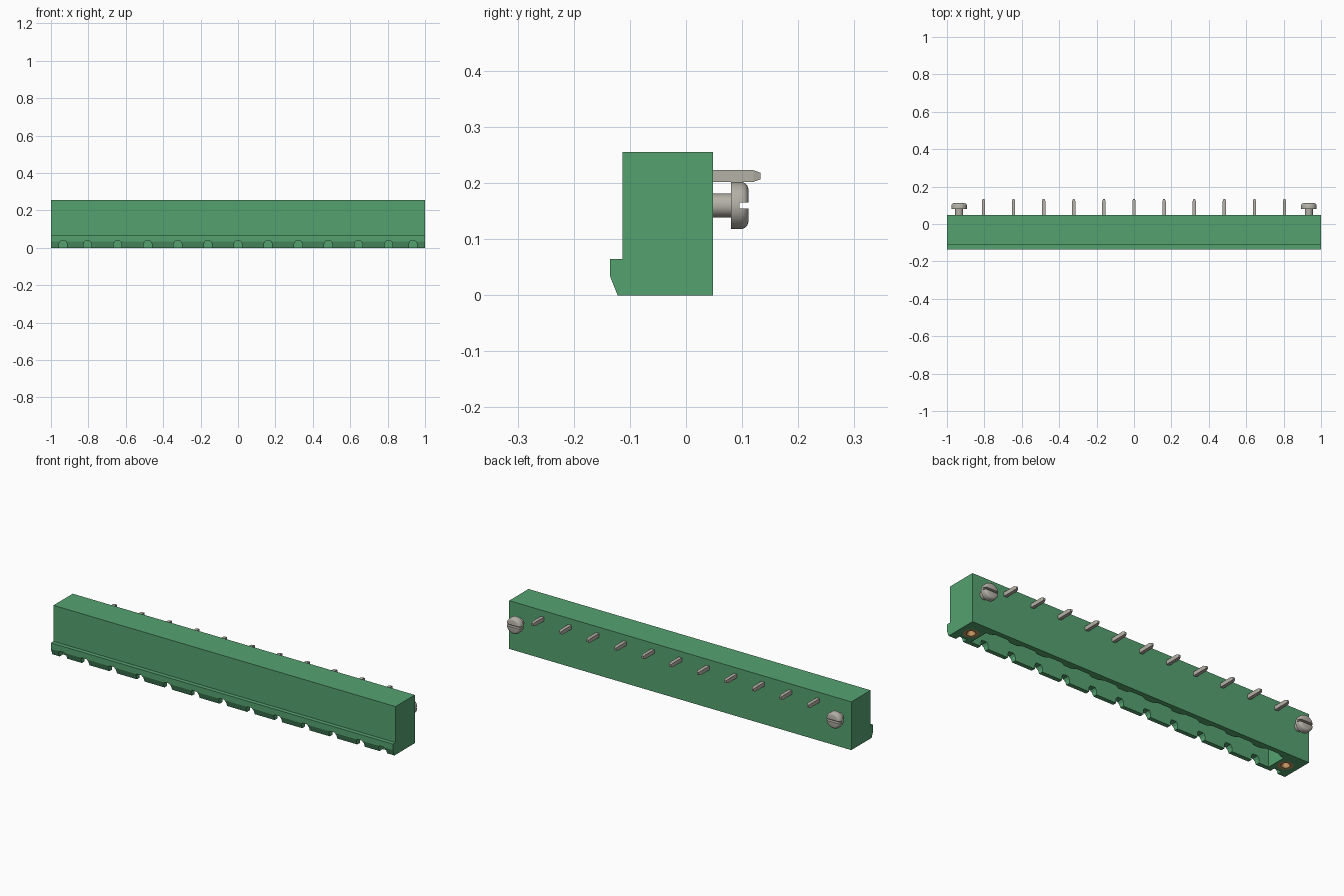
import bpy
import math
from mathutils import Matrix

if "Cube" in bpy.data.objects:
    bpy.data.objects.remove(bpy.data.objects["Cube"])


def material(name, rgb, rough=0.6):
    m = bpy.data.materials.new(name)
    m.use_nodes = True
    m.diffuse_color = (*rgb, 1)
    node = m.node_tree.nodes["Principled BSDF"]
    node.inputs["Base Color"].default_value = (*rgb, 1)
    node.inputs["Roughness"].default_value = rough
    return m


GREEN = material("green plastic", (0.09, 0.36, 0.16))
METAL = material("tin metal", (0.46, 0.44, 0.39))
BRASS = material("brass", (0.55, 0.31, 0.12))

PITCH = 0.161
PINS = [PITCH * i for i in range(-5, 6)]
SCREWS = [-0.935, 0.935]
BACK = 0.048


def add_object(name, verts, faces, mat):
    mesh = bpy.data.meshes.new(name)
    mesh.from_pydata(verts, [], faces)
    mesh.materials.append(mat)
    obj = bpy.data.objects.new(name, mesh)
    bpy.context.collection.objects.link(obj)
    return obj


def prism(name, profile, low, high, axis, mat):
    """Extrude a 2D profile along an axis: x takes (y, z), y takes (x, z), z takes (x, y)."""
    n = len(profile)
    def place(p, t):
        v = list(p)
        v.insert("xyz".index(axis), t)
        return v
    verts = [place(p, t) for t in (low, high) for p in profile]
    faces = [list(range(n))[::-1], list(range(n, 2 * n))]
    faces += [(i, (i + 1) % n, n + (i + 1) % n, n + i) for i in range(n)]
    obj = add_object(name, verts, faces, mat)
    recalc(obj)
    return obj


def recalc(obj):
    import bmesh
    bm = bmesh.new()
    bm.from_mesh(obj.data)
    bmesh.ops.recalc_face_normals(bm, faces=bm.faces)
    bm.to_mesh(obj.data)
    bm.free()


def lathe(name, profile, mat, closed=False, sides=32):
    """Spin (radius, height) points round z; open profiles get end caps."""
    n = len(profile)
    verts = [(r * math.cos(a), r * math.sin(a), z)
             for a in (2 * math.pi * s / sides for s in range(sides))
             for r, z in profile]
    faces = []
    for s in range(sides):
        a, b = s * n, (s + 1) % sides * n
        for i in range(n if closed else n - 1):
            j = (i + 1) % n
            faces.append((a + i, b + i, b + j, a + j))
    if not closed:
        faces.append([s * n for s in range(sides)])
        faces.append([s * n + n - 1 for s in range(sides)])
    obj = add_object(name, verts, faces, mat)
    recalc(obj)
    return obj


def activate(obj):
    bpy.ops.object.select_all(action="DESELECT")
    obj.select_set(True)
    bpy.context.view_layer.objects.active = obj


def cut(obj, cutter):
    cutter.hide_render = True
    mod = obj.modifiers.new("cut", "BOOLEAN")
    mod.operation = "DIFFERENCE"
    mod.solver = "EXACT"
    mod.object = cutter
    activate(obj)
    bpy.ops.object.modifier_apply(modifier=mod.name)
    bpy.data.objects.remove(cutter)


def smooth(obj):
    activate(obj)
    bpy.ops.object.shade_smooth_by_angle(angle=math.radians(30))


# Housing with the latching lip along its lower front edge
housing = prism("housing", [(BACK, 0), (BACK, 0.255), (-0.113, 0.255), (-0.113, 0.065),
                            (-0.135, 0.065), (-0.135, 0.033), (-0.122, 0)],
                -1, 1, "x", GREEN)

# Socket open at the bottom, its back wall scalloped at each contact
outline = [(-0.885, -0.1), (0.885, -0.1), (0.885, 0.008)]
for x in reversed(PINS):
    outline += [(x + dx, y) for dx, y in
                ((0.06, 0.008), (0.035, 0.022), (-0.035, 0.022), (-0.06, 0.008))]
outline.append((-0.885, 0.008))
cut(housing, prism("socket_cutter", outline, -0.05, 0.19, "z", GREEN))

# Coding notches in the lip
for x in PINS + SCREWS:
    notch = [(x - 0.022, -0.02), (x - 0.022, 0.022), (x - 0.014, 0.035),
             (x + 0.014, 0.035), (x + 0.022, 0.022), (x + 0.022, -0.02)]
    cut(housing, prism("notch_cutter", notch, -0.2, -0.095, "y", GREEN))

# Holes for the threaded inserts
for x in SCREWS:
    hole = lathe("hole_cutter", [(0.037, -0.02), (0.037, 0.1)], GREEN)
    hole.data.transform(Matrix.Translation((x, -0.04, 0)))
    cut(housing, hole)

# Contacts: tapered tail at the back and blade inside the socket
for i, x in enumerate(PINS):
    w, tip = 0.009, 0.005
    tail = [(x - w, 0), (x + w, 0), (x + w, 0.12), (x + tip, 0.133),
            (x - tip, 0.133), (x - w, 0.12)]
    pin = prism(f"contact_tail_{i + 1}", tail, 0.202, 0.223, "z", METAL)
    for v in pin.data.vertices:
        if v.co.y > 0.13:
            v.co.z = 0.2125 + (v.co.z - 0.2125) * 0.55
    blade = [(x - w, -0.054), (x + w, -0.054), (x + w, -0.036), (x - w, -0.036)]
    prism(f"contact_blade_{i + 1}", blade, 0.05, 0.2, "z", METAL)

for side, x in zip(("right", "left"), SCREWS):
    # Slotted screw with a rounded head
    screw = lathe(f"{side}_screw", [(0.021, -0.02), (0.021, 0.032), (0.042, 0.032),
                                    (0.042, 0.051), (0.040, 0.057), (0.036, 0.061),
                                    (0.030, 0.063)], METAL)
    slot = [(-0.0055, 0.047), (0.0055, 0.047), (0.0055, 0.1), (-0.0055, 0.1)]
    cut(screw, prism("slot_cutter", slot, -0.06, 0.06, "x", METAL))
    screw.data.transform(Matrix.Translation((x, BACK, 0.16))
                         @ Matrix.Rotation(-math.pi / 2, 4, "X"))
    smooth(screw)

    # Threaded insert with a countersunk bore
    insert = lathe(f"{side}_insert", [(0.037, 0.0), (0.037, 0.1), (0.016, 0.1),
                                      (0.016, 0.012), (0.022, 0.0)], BRASS, closed=True)
    insert.data.transform(Matrix.Translation((x, -0.04, 0)))
    smooth(insert)
